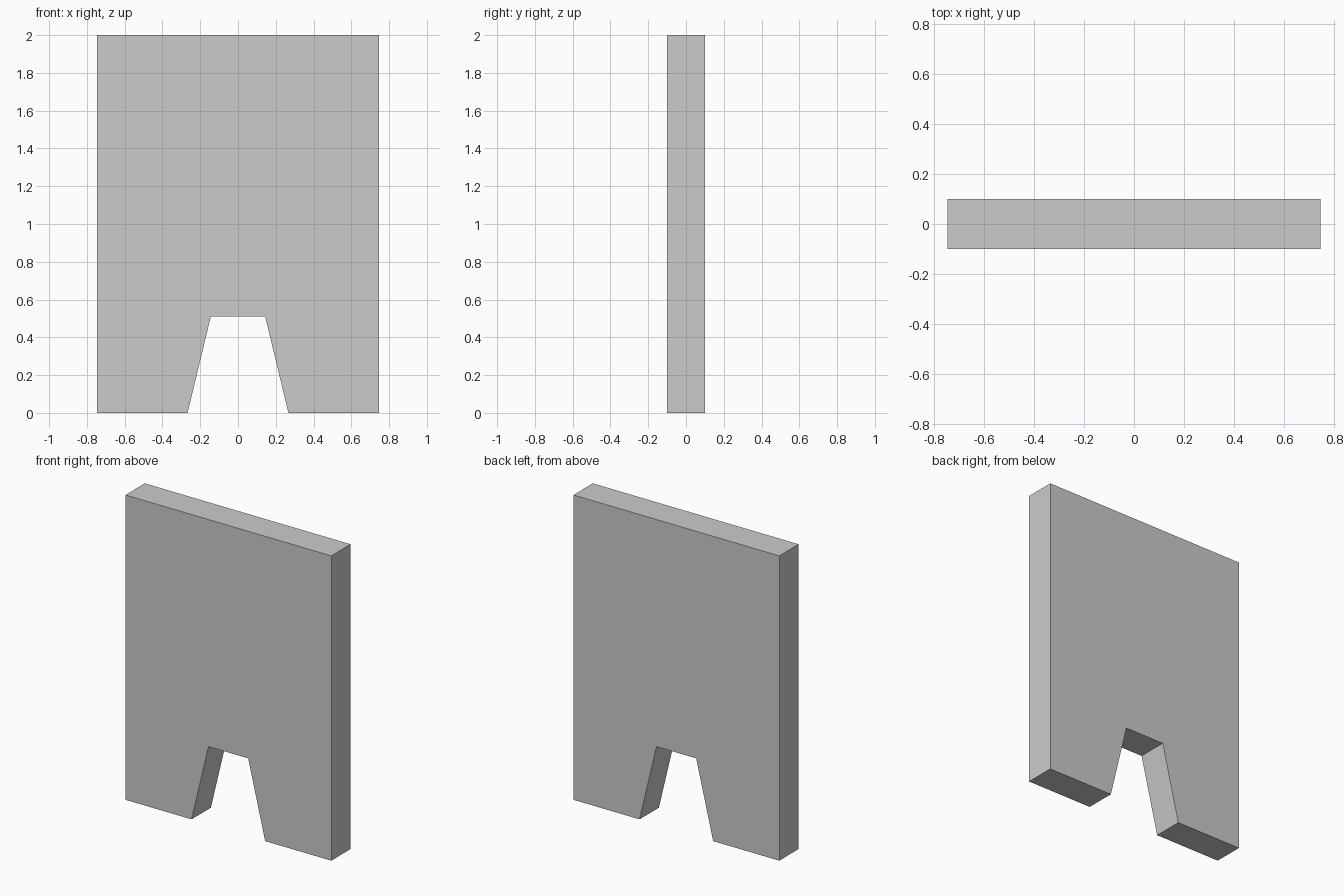
import bpy, bmesh
from mathutils import Vector

if "Cube" in bpy.data.objects:
    bpy.data.objects.remove(bpy.data.objects["Cube"])

HALF_DEPTH = 0.1

# Right half of the front outline, from notch centre round to the top edge
right = [(0.144, 0.51), (0.267, 0.0), (0.747, 0.0), (0.747, 2.0)]
outline = right + [(-x, z) for x, z in reversed(right)]

# Slab with tapered notch: extrude the outline from front to back
bm = bmesh.new()
face = bm.faces.new([bm.verts.new((x, -HALF_DEPTH, z)) for x, z in outline])
ext = bmesh.ops.extrude_face_region(bm, geom=[face], use_keep_orig=True)
moved = [g for g in ext["geom"] if isinstance(g, bmesh.types.BMVert)]
bmesh.ops.translate(bm, verts=moved, vec=Vector((0, 2 * HALF_DEPTH, 0)))
bmesh.ops.recalc_face_normals(bm, faces=bm.faces[:])

mesh = bpy.data.meshes.new("notched_panel")
bm.to_mesh(mesh)
bm.free()
panel = bpy.data.objects.new("notched_panel", mesh)
bpy.context.collection.objects.link(panel)
